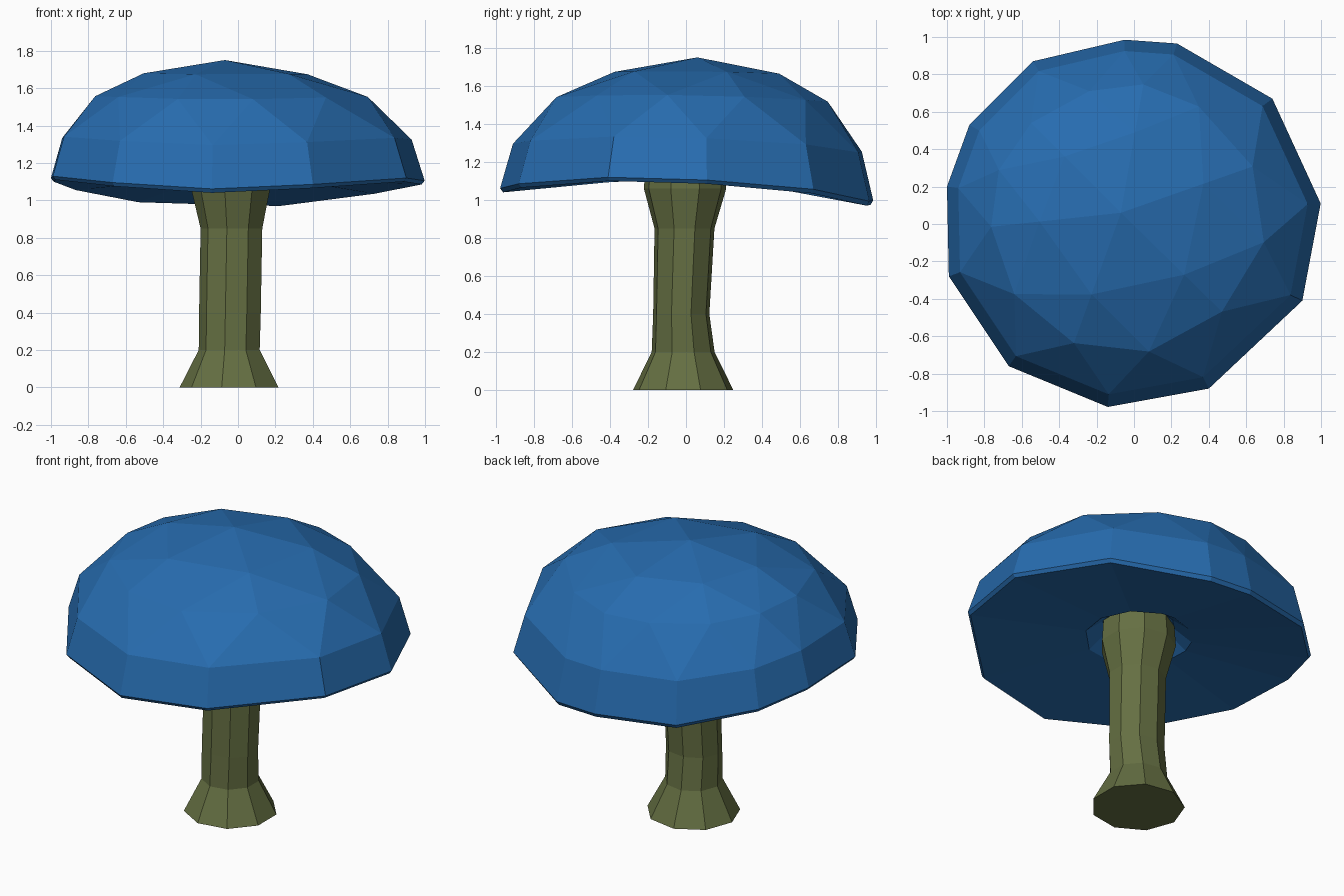
import bpy, bmesh, math
from mathutils import Vector

if "Cube" in bpy.data.objects:
    bpy.data.objects.remove(bpy.data.objects["Cube"])


def make_object(name, bm, color):
    bmesh.ops.recalc_face_normals(bm, faces=bm.faces)
    mesh = bpy.data.meshes.new(name)
    bm.to_mesh(mesh)
    bm.free()
    mat = bpy.data.materials.new(name + "_paint")
    mat.diffuse_color = color
    mat.use_nodes = True
    mat.node_tree.nodes["Principled BSDF"].inputs["Base Color"].default_value = mat.diffuse_color
    mesh.materials.append(mat)
    obj = bpy.data.objects.new(name, mesh)
    bpy.context.collection.objects.link(obj)
    return obj


def bridge(bm, a, b):
    n = len(a)
    for i in range(n):
        j = (i + 1) % n
        bm.faces.new((a[i], a[j], b[j], b[i]))


# Cap: uneven twelve-sided rim with a domed top
RIM = [Vector(p) for p in (
    (-.05, .985, .975), (.23, .965, .97), (.74, .67, 1.035), (.998, .11, 1.085),
    (.90, -.41, 1.10), (.40, -.88, 1.065), (-.14, -.978, 1.04), (-.67, -.76, 1.075),
    (-.99, -.28, 1.11), (-1, .2, 1.10), (-.88, .53, 1.055), (-.54, .87, .99))]
APEX = Vector((-.07, .06, 1.75))
N = len(RIM)


def dome_ring(bm, radius, height, offset=0.0, step=1):
    ring = []
    for i in range(0, N, step):
        p = RIM[i].lerp(RIM[(i + 1) % N], offset)
        q = APEX.lerp(p, radius)
        q.z = p.z + (APEX.z - p.z) * height
        ring.append(bm.verts.new(q))
    return ring


bm = bmesh.new()
rim = dome_ring(bm, .985, 0)
lip = dome_ring(bm, 1, .03)
low = dome_ring(bm, .935, .36)
mid = dome_ring(bm, .75, .70, .5)
high = dome_ring(bm, .47, .89, .5, 2)
top = bm.verts.new(APEX)
bridge(bm, rim, lip)
bridge(bm, lip, low)
for i in range(N):
    j = (i + 1) % N
    bm.faces.new((low[i], low[j], mid[i]))
    bm.faces.new((low[j], mid[j], mid[i]))
for j in range(N // 2):
    k = (j + 1) % (N // 2)
    a, b, c = mid[2 * j], mid[2 * j + 1], mid[(2 * j + 2) % N]
    for f in ((a, b, high[j]), (b, high[k], high[j]), (b, c, high[k]),
              (high[j], high[k], top)):
        bm.faces.new(f)

# Cap underside with a recess around the stem
previous = rim
for r, z in ((.31, 1.11), (.21, 1.19)):
    ring = []
    for p in RIM:
        d = Vector((p.x, p.y, 0)).normalized() * r
        ring.append(bm.verts.new((d.x - .03, d.y, z)))
    bridge(bm, previous, ring)
    previous = ring
bm.faces.new(previous)
make_object("cap", bm, (.02, .15, .43, 1))

# Stem: nine-sided, flared at foot and top (centre x, centre y, radius x, radius y, z)
bm = bmesh.new()
previous = None
for cx, cy, rx, ry, z in ((-.04, -.015, .272, .268, 0), (-.042, -.015, .168, .168, .20),
                          (-.038, -.025, .17, .15, .40), (-.03, -.008, .17, .16, .85),
                          (-.033, -.005, .217, .22, 1.06), (-.033, -.005, .21, .21, 1.19)):
    angles = [math.radians(20 + 40 * i) for i in range(9)]
    ring = [bm.verts.new((cx + rx * math.cos(a), cy + ry * math.sin(a), z)) for a in angles]
    if previous:
        bridge(bm, previous, ring)
    else:
        bm.faces.new(ring)
    previous = ring
bm.faces.new(previous)
make_object("stem", bm, (.13, .16, .055, 1))
